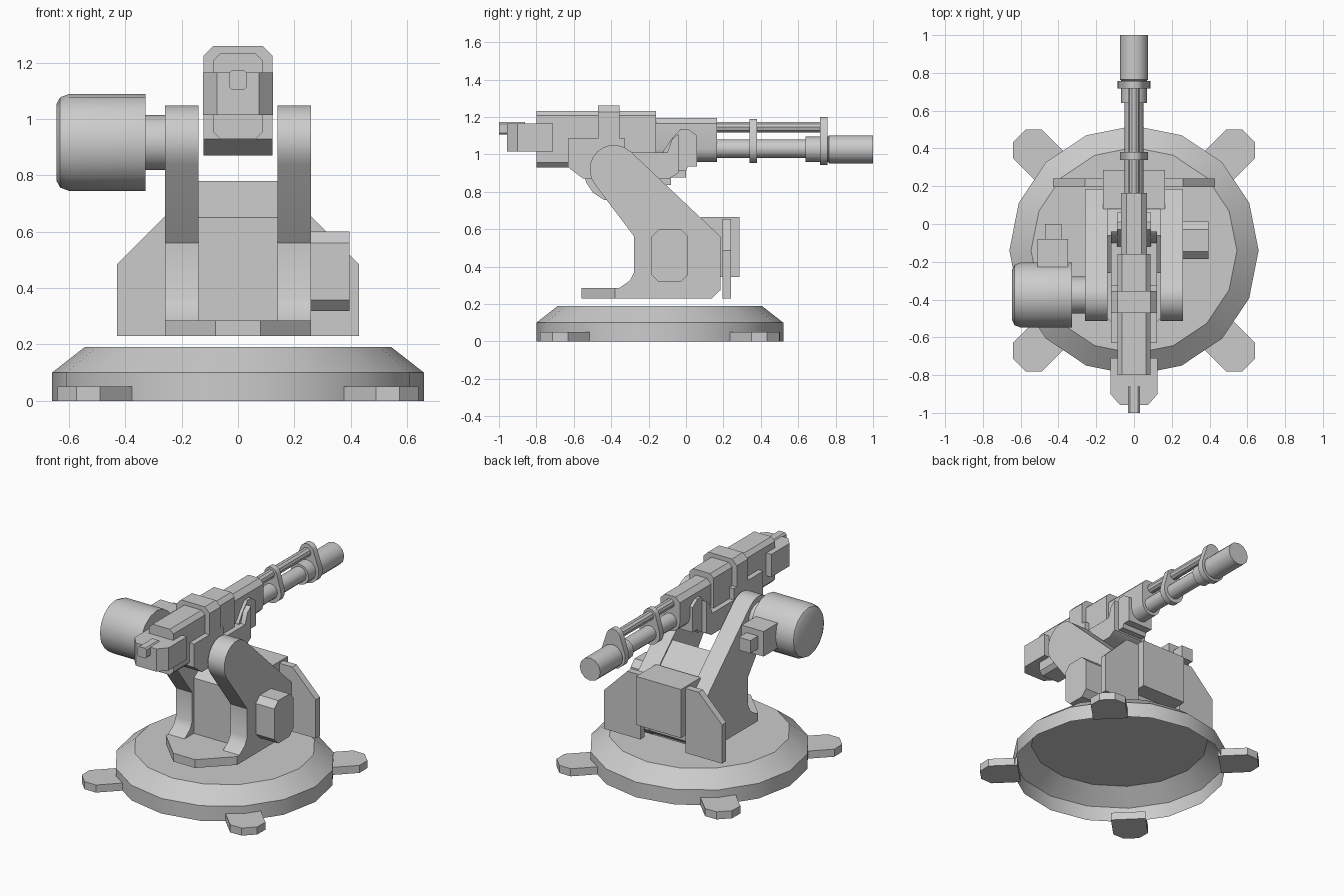
import bpy, bmesh
from math import sin, cos, pi, radians
from mathutils import Vector

if "Cube" in bpy.data.objects:
    bpy.data.objects.remove(bpy.data.objects["Cube"])


def finish(name, bm):
    bmesh.ops.recalc_face_normals(bm, faces=bm.faces[:])
    me = bpy.data.meshes.new(name)
    bm.to_mesh(me)
    bm.free()
    ob = bpy.data.objects.new(name, me)
    bpy.context.collection.objects.link(ob)
    bpy.ops.object.select_all(action='DESELECT')
    ob.select_set(True)
    bpy.context.view_layer.objects.active = ob
    bpy.ops.object.shade_smooth_by_angle(angle=radians(32))
    return ob


def place(axis, p, d):
    """Profile point p at depth d: x takes (y,z), y takes (x,z), z takes (x,y)."""
    return {'x': (d, p[0], p[1]), 'y': (p[0], d, p[1]), 'z': (p[0], p[1], d)}[axis]


def loft(name, axis, rings, caps=(True, True)):
    """Skin a list of (profile, depth) rings with equal point counts."""
    bm = bmesh.new()
    vs = [[bm.verts.new(place(axis, p, d)) for p in pts] for pts, d in rings]
    n = len(vs[0])
    for a, b in zip(vs, vs[1:]):
        for i in range(n):
            bm.faces.new((a[i], a[(i + 1) % n], b[(i + 1) % n], b[i]))
    if caps[0]:
        bm.faces.new(vs[0])
    if caps[1]:
        bm.faces.new(vs[-1])
    return finish(name, bm)


def prism(name, axis, pts, a, b):
    return loft(name, axis, [(pts, a), (pts, b)])


def arc(cx, cy, r, a0, a1, n):
    return [(cx + r * cos(radians(a0 + (a1 - a0) * i / n)),
             cy + r * sin(radians(a0 + (a1 - a0) * i / n))) for i in range(n + 1)]


def circle(cx, cy, r, n):
    return arc(cx, cy, r, 0, 360, n)[:-1]


def turned(name, axis, c, steps, n=12, caps=(True, True)):
    return loft(name, axis, [(circle(*c, r, n), d) for r, d in steps], caps)


def rect(x0, x1, y0, y1, c=0.0, cb=None):
    """Rectangle with chamfer c on the upper corners and cb on the lower ones."""
    cb = c if cb is None else cb
    pts = []
    for x, y, k, sx, sy, flip in ((x0, y0, cb, 1, 1, 0), (x1, y0, cb, -1, 1, 1),
                                  (x1, y1, c, -1, -1, 0), (x0, y1, c, 1, -1, 1)):
        if k == 0:
            pts.append((x, y))
        else:
            two = [(x, y + sy * k), (x + sx * k, y)]
            pts += two[::-1] if flip else two
    return pts


# Base dish, open underneath, with four diagonal feet
turned("base_dish", 'z', (0, -.14), [(.66, 0), (.66, .10), (.545, .19)], 16, (False, True))
foot = [(.62, -.107), (.80, -.107), (.858, -.047), (.858, .047), (.80, .107), (.62, .107)]
for k in range(4):
    t = radians(45 + 90 * k)
    pts = [(u * cos(t) - v * sin(t), u * sin(t) + v * cos(t) - .14) for u, v in foot]
    prism(f"foot_{k + 1}", 'z', pts, 0, .05)

# Turning plate and the block between the arms
prism("swivel_plate", 'z', [(-.26, .14), (.26, .14), (.26, -.38), (.08, -.56),
                            (-.08, -.56), (-.26, -.38)], .23, .285)
prism("centre_block", 'x', [(-.26, .25), (-.26, .65), (-.06, .78), (.175, .56),
                            (.175, .27), (.135, .235)], -.145, .145)

# Support arms with rounded heads, and the rear shield panels
arm = arc(-.385, .92, .13, 47, 219, 10) + [(-.277, .56), (-.277, .37), (-.30, .325), (-.364, .28),
                                         (-.364, .23), (.137, .23), (.185, .275), (.185, .56)]
panel = [(.165, .23), (.43, .23), (.43, .485), (.26, .655), (.165, .655)]
for side, s in (("left", -1), ("right", 1)):
    prism(f"arm_{side}", 'x', arm, s * .14, s * .26)
    prism(f"shield_panel_{side}", 'y', [(s * x, z) for x, z in panel], .195, .24)
prism("rear_box", 'y', rect(-.163, .163, .345, .665), .08, .287)
prism("side_box", 'x', rect(-.185, .012, .318, .60, .04), .25, .395)

# Elevation motor on the left arm
axle = (-.376, .917)
turned("motor_neck", 'x', axle, [(.0975, -.25), (.0975, -.34)], 16)
turned("motor_drum", 'x', axle, [(.172, -.328), (.172, -.60), (.16, -.632), (.135, -.645)], 16)
prism("motor_box", 'y', rect(-.51, -.35, .835, 1.0), -.26, -.08)
prism("motor_stub", 'y', rect(-.47, -.385, .875, .96), -.09, 0)

# Gun cradle: side body, narrower front ears and the strap over the top
prism("cradle", 'x', [(-.63, 1.085), (-.63, .93), (-.55, .87), (-.09, .87), (-.04, .90),
                      (-.04, 1.11), (-.075, 1.08), (-.10, 1.01), (-.325, 1.01),
                      (-.325, 1.085)], -.122, .122)
ears = [(-.12, .91), (0, .91), (.01, .935), (.06, .935), (.06, 1.10), (.01, 1.135),
        (-.03, 1.135), (-.075, 1.085), (-.12, 1.02)]
prism("cradle_front", 'x', ears, -.09, .09)
prism("cradle_strap", 'y', rect(-.122, .122, 1.0, 1.26, .035, 0), -.47, -.355)

# Receiver and barrel jacket
prism("receiver", 'y', rect(-.088, .088, .93, 1.232, .025), -.80, -.16)
jacket = arc(0, 1.03, .07, 180, 360, 6) + [(.07, 1.165), (.04, 1.195), (-.04, 1.195), (-.07, 1.165)]
prism("barrel_jacket", 'y', jacket, -.18, .165)

# Rear grip housing with chamfered back corners, and the trigger tab
prism("grip_housing", 'z', [(-.125, -.71), (.125, -.71), (.125, -.90), (.075, -.957),
                            (-.075, -.957), (-.125, -.90)], 1.015, 1.165)
prism("trigger_tab", 'y', rect(-.032, .032, 1.105, 1.172, .01), -1.0, -.86)

# Barrel, muzzle sleeve, gas tube and the two clamps joining them
turned("barrel", 'y', (0, 1.03), [(.05, .15), (.05, .66)])
turned("muzzle_sleeve", 'y', (0, 1.027), [(.068, .64), (.068, .76), (.075, .765), (.075, 1.0)])
turned("gas_tube", 'y', (0, 1.145), [(.03, .15), (.03, .75)], 10)
for name, r, rt, top, y0, y1 in (("clamp_rear", .076, .045, 1.19, .34, .38),
                                 ("clamp_front", .088, .05, 1.20, .717, .757)):
    pts = arc(0, 1.03, r, 165, 375, 8) + arc(0, top - rt, rt, 15, 165, 6)
    prism(name, 'y', pts, y0, y1)
